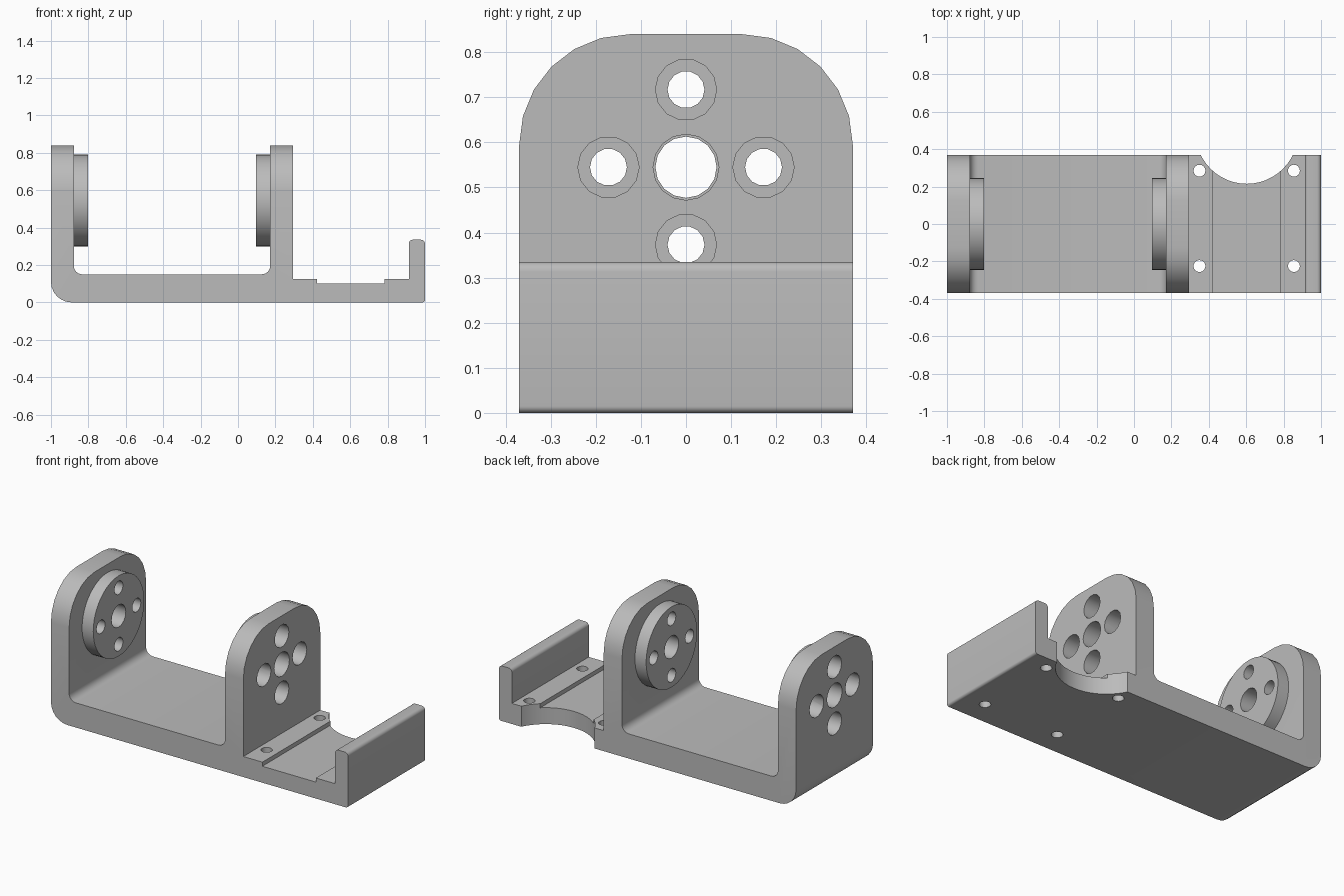
import bpy
import bmesh
import math
from mathutils import Vector, Matrix

if "Cube" in bpy.data.objects:
    bpy.data.objects.remove(bpy.data.objects["Cube"])

grey = bpy.data.materials.new("plain grey")
grey.use_nodes = True
colour = (0.5, 0.5, 0.5, 1)
grey.diffuse_color = colour
grey.node_tree.nodes["Principled BSDF"].inputs["Base Color"].default_value = colour


def finish(name, bm):
    bmesh.ops.recalc_face_normals(bm, faces=bm.faces)
    mesh = bpy.data.meshes.new(name)
    bm.to_mesh(mesh)
    bm.free()
    mesh.materials.append(grey)
    obj = bpy.data.objects.new(name, mesh)
    bpy.context.collection.objects.link(obj)
    return obj


def rounded(corners, steps=6):
    """Outline from (a, b, radius) corners, each replaced by a tangent arc."""
    points = []
    for i, (a, b, radius) in enumerate(corners):
        p = Vector((a, b))
        if not radius:
            points.append(p)
            continue
        u = (Vector(corners[i - 1][:2]) - p).normalized()
        v = (Vector(corners[(i + 1) % len(corners)][:2]) - p).normalized()
        # Every rounded corner is a right angle
        centre = p + (u + v) * radius
        for k in range(steps + 1):
            t = math.pi / 2 * k / steps
            points.append(centre - radius * (v * math.cos(t) + u * math.sin(t)))
    return points


def prism(name, outline, place, offset):
    bm = bmesh.new()
    face = bm.faces.new([bm.verts.new(place(*p)) for p in outline])
    result = bmesh.ops.extrude_face_region(bm, geom=[face])
    verts = [v for v in result["geom"] if isinstance(v, bmesh.types.BMVert)]
    bmesh.ops.translate(bm, verts=verts, vec=offset)
    return finish(name, bm)


def cylinder(name, centre, radius, depth, axis, sides):
    bm = bmesh.new()
    turn = Matrix.Rotation(math.pi / 2, 4, "Y") if axis == "X" else Matrix()
    bmesh.ops.create_cone(bm, cap_ends=True, segments=sides, radius1=radius,
                          radius2=radius, depth=depth,
                          matrix=Matrix.Translation(centre) @ turn)
    return finish(name, bm)


def boolean(obj, cutter, operation="DIFFERENCE"):
    cutter.hide_render = True
    mod = obj.modifiers.new("cut", "BOOLEAN")
    mod.operation = operation
    mod.solver = "EXACT"
    mod.object = cutter
    bpy.context.view_layer.objects.active = obj
    bpy.ops.object.modifier_apply(modifier=mod.name)
    bpy.data.objects.remove(cutter)


def smooth(obj):
    bpy.ops.object.select_all(action="DESELECT")
    obj.select_set(True)
    bpy.context.view_layer.objects.active = obj
    bpy.ops.object.shade_smooth_by_angle(angle=math.radians(32))


hub_z = 0.545
spread = 0.172
bolt_spots = [(spread, 0), (-spread, 0), (0, spread), (0, -spread)]

# Bracket: side profile with two uprights, stepped tray and end lip
profile = rounded([
    (-1, 0, 0.11), (1, 0, 0.015), (1, 0.335, 0.022), (0.913, 0.335, 0.022),
    (0.913, 0.125, 0), (0.783, 0.125, 0), (0.783, 0.1, 0), (0.423, 0.1, 0),
    (0.423, 0.125, 0), (0.295, 0.125, 0), (0.295, 1, 0), (0.172, 1, 0),
    (0.172, 0.15, 0.045), (-0.878, 0.15, 0.045), (-0.878, 1, 0), (-1, 1, 0)])
bracket = prism("bracket", profile, lambda a, b: (a, -0.45, b), (0, 0.9, 0))

# Trim the width and round the tops of the uprights
silhouette = rounded([(-0.37, -0.1, 0), (0.37, -0.1, 0),
                      (0.37, 0.84, 0.245), (-0.37, 0.84, 0.245)])
boolean(bracket, prism("trim", silhouette, lambda a, b: (-1.2, a, b), (2.4, 0, 0)),
        "INTERSECT")

# Hub and bolt holes through both uprights
for x in (-0.939, 0.2335):
    boolean(bracket, cylinder("hole", (x, 0, hub_z), 0.073, 0.2, "X", 16))
    for y, z in bolt_spots:
        boolean(bracket, cylinder("hole", (x, y, hub_z + z), 0.068, 0.2, "X", 14))

# Round cutaway at the back of the tray and four screw holes
boolean(bracket, cylinder("cutaway", (0.603, 0.489, 0), 0.274, 0.6, "Z", 48))
for x in (0.35, 0.855):
    for y in (0.285, -0.225):
        boolean(bracket, cylinder("hole", (x, y, 0), 0.032, 0.6, "Z", 16))
smooth(bracket)

# Raised mounting discs on the facing sides of the uprights
for name, x in (("right_mounting_disc", -0.8405), ("left_mounting_disc", 0.1345)):
    disc = cylinder(name, (x, 0, hub_z), 0.245, 0.075, "X", 48)
    boolean(disc, cylinder("hole", (x, 0, hub_z), 0.068, 0.2, "X", 16))
    for y, z in bolt_spots:
        boolean(disc, cylinder("hole", (x, y, hub_z + z), 0.041, 0.2, "X", 14))
    smooth(disc)
